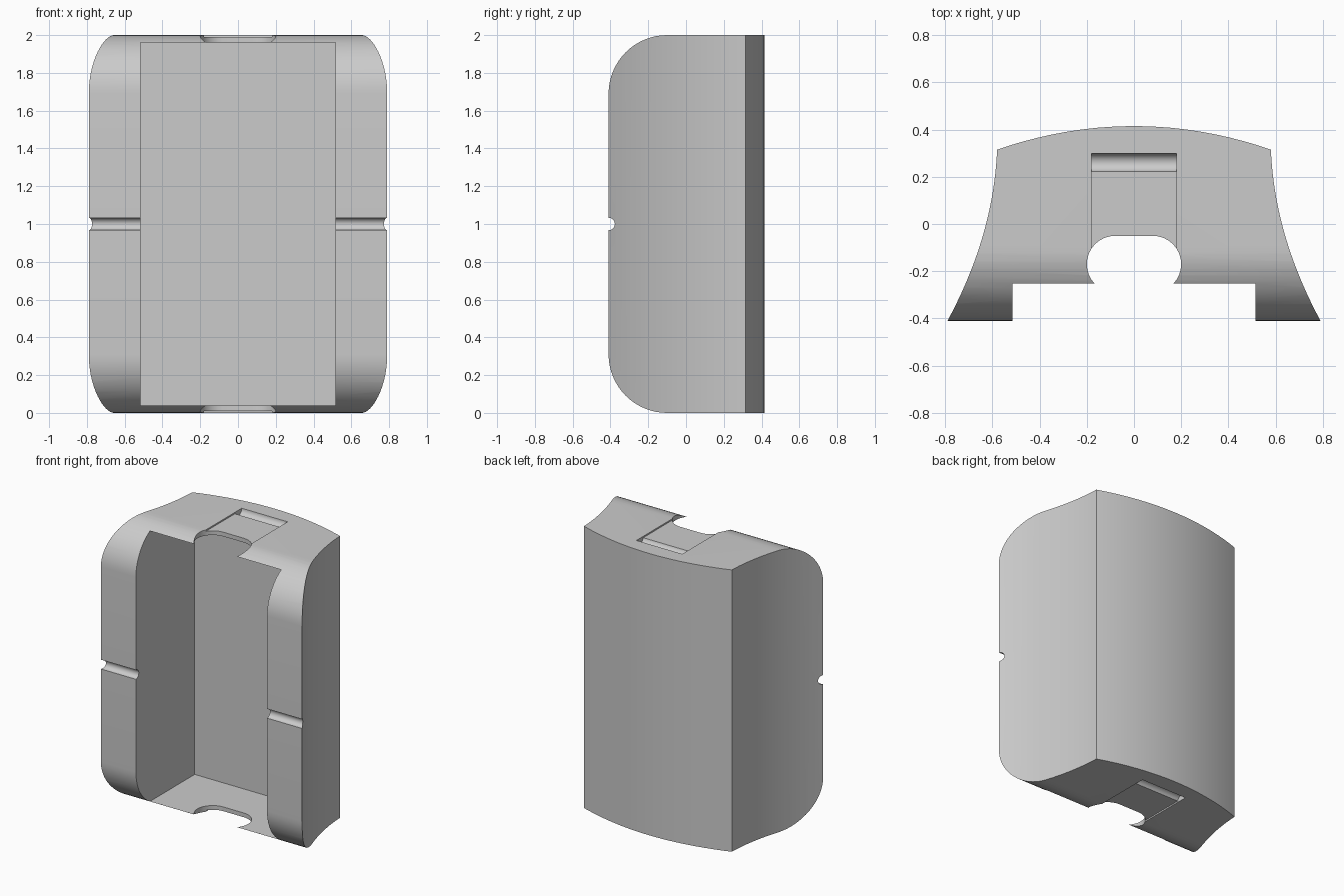
import bpy
import bmesh
from math import sin, cos, pi, radians
from mathutils import Vector

cube = bpy.data.objects.get("Cube")
if cube:
    bpy.data.objects.remove(cube, do_unlink=True)

grey = bpy.data.materials.new("plain_grey")
grey.use_nodes = True
COLOUR = (0.6, 0.6, 0.6, 1)
grey.diffuse_color = COLOUR
grey.node_tree.nodes["Principled BSDF"].inputs["Base Color"].default_value = COLOUR


def arc(cx, cy, r, start, end, n=16):
    """Points on a circle, angles in degrees."""
    steps = [radians(start + (end - start) * i / n) for i in range(n + 1)]
    return [(cx + r * cos(a), cy + r * sin(a)) for a in steps]


def curve_through(a, b, c, n=20):
    """Smooth quadratic through three points, parametrised along the second axis."""
    t = (b[1] - a[1]) / (c[1] - a[1])
    out = []
    for i in range(n + 1):
        s = i / n
        wa = (s - t) * (s - 1) / t
        wb = s * (s - 1) / (t * (t - 1))
        wc = s * (s - t) / (1 - t)
        out.append((wa * a[0] + wb * b[0] + wc * c[0], a[1] + s * (c[1] - a[1])))
    return out


def prism(name, points, axis, low, high):
    """Extrude a closed outline along z (outline in x, y) or along x (outline in y, z)."""
    place = {"z": lambda p, d: (p[0], p[1], d), "x": lambda p, d: (d, p[0], p[1])}[axis]
    bm = bmesh.new()
    face = bm.faces.new([bm.verts.new(place(p, low)) for p in points])
    top = bmesh.ops.extrude_face_region(bm, geom=[face])["geom"]
    offset = Vector(place((0, 0), high - low))
    bmesh.ops.translate(bm, verts=[v for v in top if isinstance(v, bmesh.types.BMVert)], vec=offset)
    bmesh.ops.recalc_face_normals(bm, faces=bm.faces)
    mesh = bpy.data.meshes.new(name)
    bm.to_mesh(mesh)
    bm.free()
    mesh.materials.append(grey)
    obj = bpy.data.objects.new(name, mesh)
    bpy.context.collection.objects.link(obj)
    return obj


def rect(x0, x1, y0, y1):
    return [(x0, y0), (x1, y0), (x1, y1), (x0, y1)]


def combine(target, tool, operation="DIFFERENCE"):
    """Apply a boolean, then discard the tool."""
    tool.hide_render = True
    mod = target.modifiers.new(tool.name, "BOOLEAN")
    mod.object, mod.operation, mod.solver = tool, operation, "EXACT"
    bpy.ops.object.select_all(action="DESELECT")
    bpy.context.view_layer.objects.active = target
    target.select_set(True)
    bpy.ops.object.modifier_apply(modifier=mod.name)
    bpy.data.objects.remove(tool, do_unlink=True)


# Plan outline: flared concave sides and a bowed back
side = curve_through((0.79, -0.41), (0.656, -0.1), (0.58, 0.315))
back = [(0.58 * cos(pi * i / 24), 0.415 - 0.1 * cos(pi * i / 24) ** 2) for i in range(1, 24)]
outline = side + back + [(-x, y) for x, y in reversed(side)]
shell = prism("holder_shell", outline, "z", -0.1, 2.1)

# Rounded upper and lower front edges
envelope = (arc(-0.1, 0.31, 0.31, 270, 180) + arc(-0.1, 1.69, 0.31, 180, 90)
            + [(0.6, 2), (0.6, 0)])
combine(shell, prism("rounding_envelope", envelope, "x", -1, 1), "INTERSECT")

# Open-fronted cavity
combine(shell, prism("cavity", rect(-0.515, 0.515, -0.6, 0.25), "z", 0.04, 1.96))

# Finger notch with rounded ends, through top and bottom plates
notch = arc(0.08, -0.17, 0.12, -90, 90) + arc(-0.08, -0.17, 0.12, 90, 270)
combine(shell, prism("finger_notch", notch, "z", -0.2, 2.2))

# Shallow strap recess and its round groove, on both ends
for end, inner, outer in ((0, 0.01, -0.1), (2, 1.99, 2.1)):
    recess = rect(-0.18, 0.18, -0.15, 0.26)
    combine(shell, prism("strap_recess", recess, "z", min(inner, outer), max(inner, outer)))
    groove = arc(0.26, end, 0.039, 0, 360, 32)[:-1]
    combine(shell, prism("strap_groove", groove, "x", -0.18, 0.18))

# Half-round groove across both front rims
combine(shell, prism("rim_groove", arc(-0.41, 1, 0.033, 0, 360, 32)[:-1], "x", -1, 1))

bpy.context.view_layer.objects.active = shell
shell.select_set(True)
bpy.ops.object.shade_smooth_by_angle(angle=radians(25))
